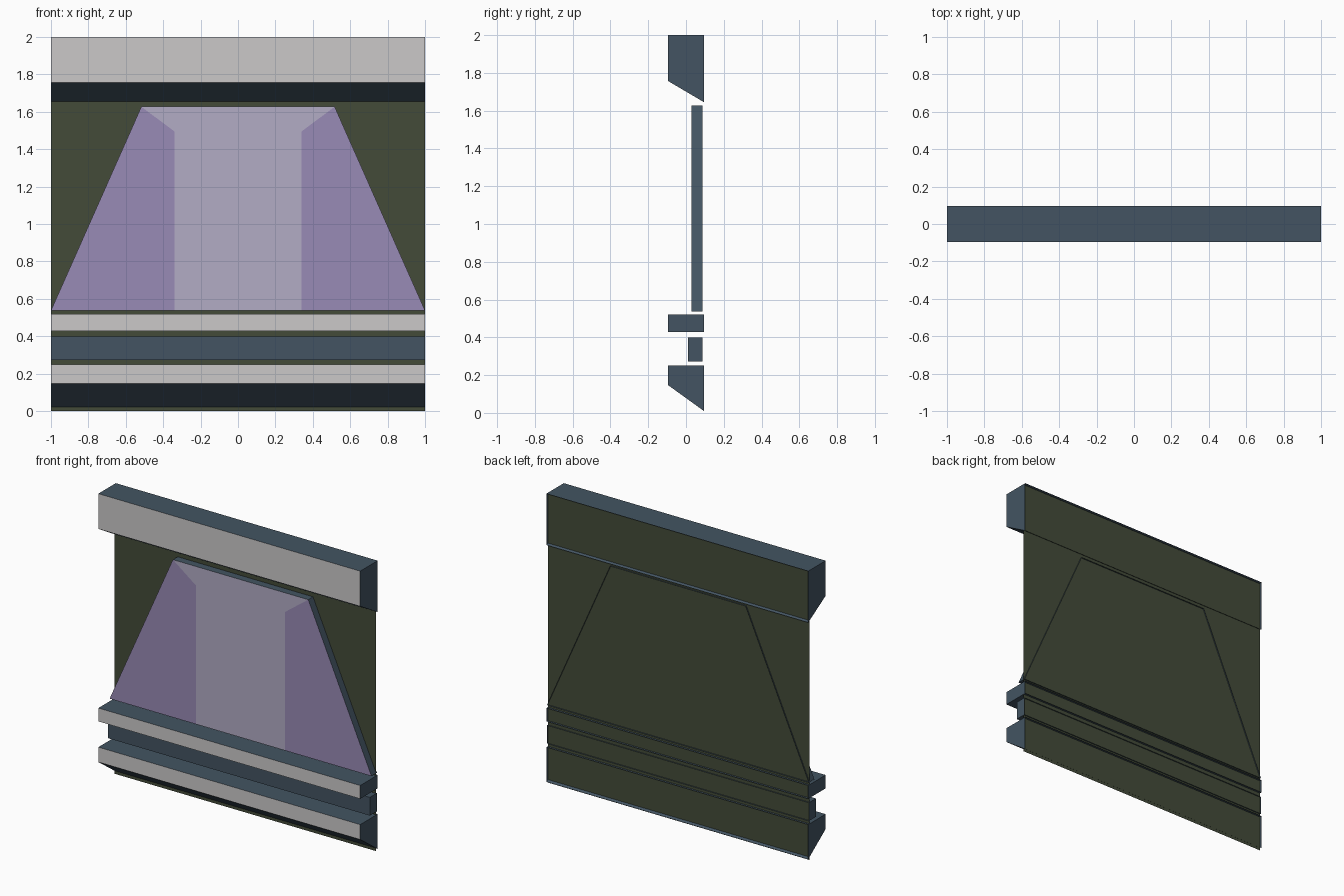
import bpy, bmesh

if "Cube" in bpy.data.objects:
    bpy.data.objects.remove(bpy.data.objects["Cube"])


def material(name, rgb):
    # sRGB 0-255 to linear diffuse colour
    m = bpy.data.materials.new(name)
    lin = [(c / 255 / 12.92) if c / 255 <= 0.04045 else ((c / 255 + 0.055) / 1.055) ** 2.4 for c in rgb]
    m.diffuse_color = (*lin, 1)
    m.use_nodes = True
    m.node_tree.nodes["Principled BSDF"].inputs["Base Color"].default_value = m.diffuse_color
    return m


slate = material("slate_blue", (67, 84, 98))
grey = material("light_grey", (203, 201, 201))
olive = material("dark_olive", (67, 75, 57))
purple = material("purple", (153, 139, 182))
lavender = material("pale_lavender", (178, 172, 197))


def make(name, verts, faces, mats, indices=None):
    me = bpy.data.meshes.new(name)
    me.from_pydata(verts, [], faces)
    for m in mats:
        me.materials.append(m)
    for i, p in enumerate(me.polygons):
        p.material_index = indices[i] if indices else 0
    ob = bpy.data.objects.new(name, me)
    bpy.context.collection.objects.link(ob)
    return ob


def rail(name, front, back, z_top, z_front, z_back, front_mat):
    # Full-width open-backed bar; its underside may slope down to the wall
    profile = [(back, z_top), (front, z_top), (front, z_front), (back, z_back)]
    verts = [(x, y, z) for x in (-1, 1) for y, z in profile]
    faces = [(0, 1, 5, 4), (1, 2, 6, 5), (2, 3, 7, 6), (3, 2, 1, 0), (4, 5, 6, 7)]
    return make(name, verts, faces, [slate, front_mat], [0, 1, 0, 0, 0])


# Thin wall sheet, slightly inside the open backs of the trim
wy = 0.08
make("back_wall", [(-1, wy, 0), (1, wy, 0), (1, wy, 1.995), (-1, wy, 1.995)], [(0, 1, 2, 3)], [olive])

# Horizontal trim
rail("top_beam", -0.095, 0.095, 2.0, 1.757, 1.645, grey)
rail("middle_ledge", -0.095, 0.095, 0.52, 0.428, 0.428, grey)
rail("recessed_strip", 0.01, 0.087, 0.398, 0.272, 0.272, slate)
rail("base_beam", -0.095, 0.095, 0.25, 0.147, 0.01, grey)

# Raised trapezoid panel: pale centre, purple wings, slate rim
outline = [(-1, 0.538), (-0.34, 0.538), (0.34, 0.538), (1, 0.538), (0.517, 1.627), (-0.517, 1.627)]
inner = [(-0.34, 1.495), (0.34, 1.495)]
yf, yb = 0.028, 0.088
verts = [(x, yf, z) for x, z in outline + inner] + [(x, yb, z) for x, z in outline]
faces = [(1, 2, 7, 6), (6, 7, 4, 5), (0, 1, 6, 5), (2, 3, 4, 7)]
n = len(outline)
faces += [(i, i + 8, (i + 1) % n + 8, (i + 1) % n) for i in range(n)]
make("trapezoid_panel", verts, faces, [lavender, purple, slate], [0, 0, 1, 1] + [2] * n)
